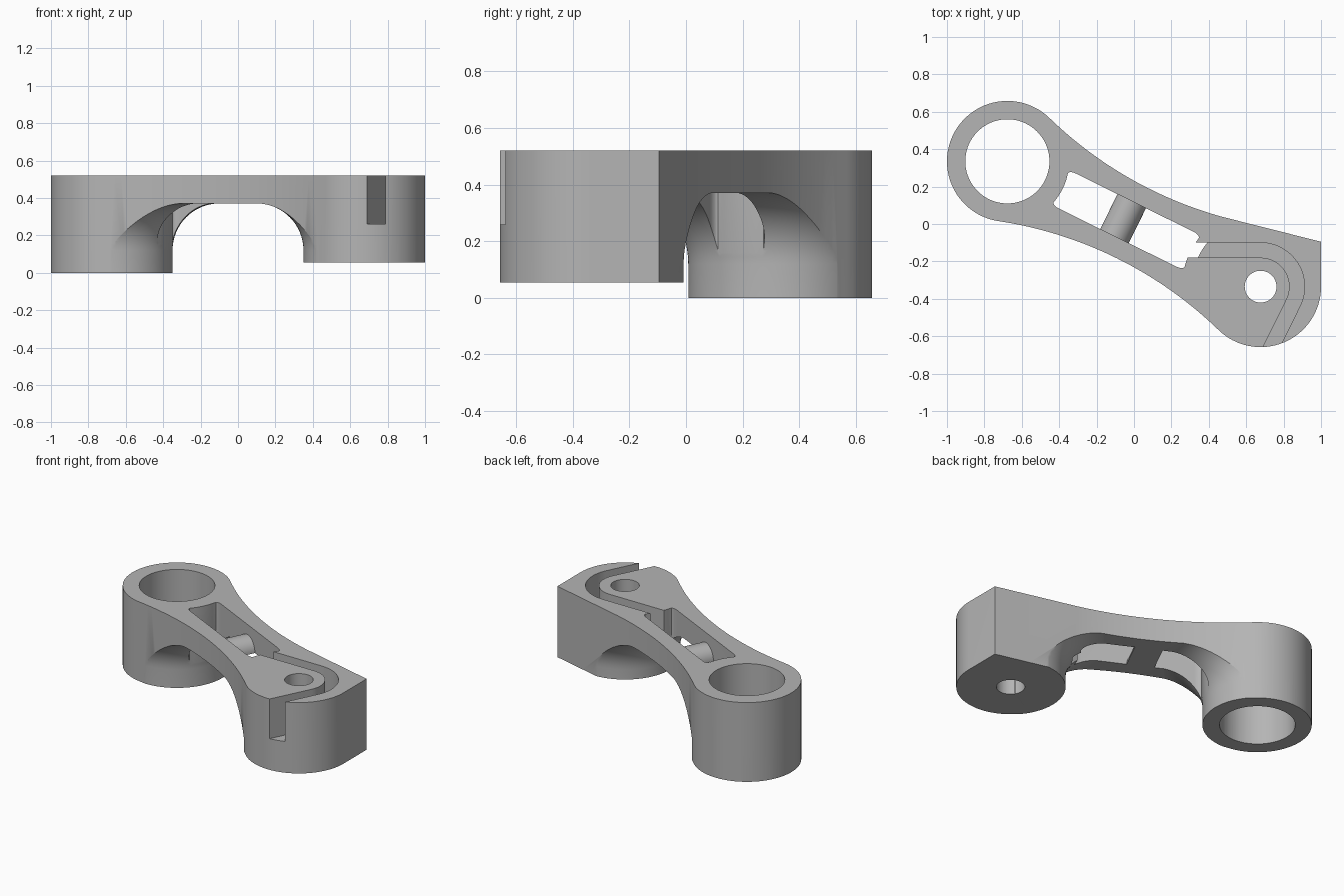
import bpy, bmesh
from math import sin, cos, asin, atan2, hypot, pi, sqrt
from mathutils import Matrix

cube = bpy.data.objects.get("Cube")
if cube:
    bpy.data.objects.remove(cube, do_unlink=True)

# Main dimensions
TOP = 0.52
WEB = 0.37            # underside of the thin middle
CX, CY = 0.677, 0.335
D = hypot(CX, CY)     # boss distance from the middle
AXIS = atan2(-CY, CX)
BOSS = 0.323
WAIST = 0.205
SIDE = (D * D + WAIST * WAIST - BOSS * BOSS) / (2 * (BOSS - WAIST))
TILT = asin(D / (SIDE + BOSS))


def world(p):
    """Turn a point along/across the arm into x, y."""
    u, v = p
    return (u * cos(AXIS) - v * sin(AXIS), u * sin(AXIS) + v * cos(AXIS))


def arc(cx, cy, r, a, b, n):
    return [(cx + r * cos(a + (b - a) * i / n), cy + r * sin(a + (b - a) * i / n))
            for i in range(n + 1)]


def finish(name, bm):
    bmesh.ops.recalc_face_normals(bm, faces=bm.faces)
    mesh = bpy.data.meshes.new(name)
    bm.to_mesh(mesh)
    bm.free()
    ob = bpy.data.objects.new(name, mesh)
    bpy.context.collection.objects.link(ob)
    return ob


def prism(name, points, z0, z1, rounding=0):
    bm = bmesh.new()
    face = bm.faces.new([bm.verts.new((x, y, z0)) for x, y in points])
    ext = bmesh.ops.extrude_face_region(bm, geom=[face])
    bmesh.ops.translate(bm, vec=(0, 0, z1 - z0),
                        verts=[g for g in ext["geom"] if isinstance(g, bmesh.types.BMVert)])
    bmesh.ops.recalc_face_normals(bm, faces=bm.faces)
    if rounding:
        corners = [e for e in bm.edges if abs(e.verts[0].co.z - e.verts[1].co.z) > 0.01
                   and e.calc_face_angle() > 0.6]
        bmesh.ops.bevel(bm, geom=corners, offset=rounding, segments=6,
                        profile=0.5, affect='EDGES')
    return finish(name, bm)


def lathe(name, profile, x, y):
    bm = bmesh.new()
    verts = [bm.verts.new((r, 0, z)) for r, z in profile]
    edges = [bm.edges.new(pair) for pair in zip(verts, verts[1:])]
    bmesh.ops.spin(bm, geom=verts + edges, cent=(0, 0, 0), axis=(0, 0, 1),
                   angle=2 * pi, steps=96, use_duplicate=False)
    bmesh.ops.remove_doubles(bm, verts=bm.verts, dist=0.0001)
    bmesh.ops.translate(bm, verts=bm.verts, vec=(x, y, 0))
    return finish(name, bm)


def combine(target, other, operation):
    mod = target.modifiers.new("combine", 'BOOLEAN')
    mod.object, mod.operation, mod.solver = other, operation, 'EXACT'
    bpy.context.view_layer.objects.active = target
    bpy.ops.object.modifier_apply(modifier=mod.name)
    bpy.data.objects.remove(other, do_unlink=True)


def bell(name, x, y, z0):
    """Boss that flares into the web with a round fillet."""
    r, fillet = BOSS + 0.004, 0.251
    curve = arc(r + fillet, WEB + 0.001 - fillet, fillet, pi, pi / 2, 16)
    return lathe(name, [(0, z0), (r, z0)] + curve + [(r + fillet, 0.6), (0, 0.6)], x, y)


# Flat web with the two flared bosses
arm = prism("arm", [(-1.2, -1), (1.2, -1), (1.2, 1), (-1.2, 1)], WEB, 0.58)
combine(arm, bell("large_boss", -CX, CY, 0), 'UNION')
combine(arm, bell("small_boss", CX, -CY, 0.055), 'UNION')
corner = prism("corner_block", [(CX, -CY), (1.15, -CY), (1.15, 0.1), (0.7, 0.1)], 0.055, 0.55)
combine(arm, corner, 'UNION')

# Trim to the waisted outline with one square corner
lower = arc(0, -SIDE - WAIST, SIDE, pi / 2 + TILT, pi / 2 - TILT, 40)
small_end = arc(D, 0, BOSS, -pi / 2 - TILT, -AXIS, 48)
upper = arc(0, SIDE + WAIST, SIDE, -pi / 2 + 0.19, -pi / 2 - TILT, 30)
large_end = arc(-D, 0, BOSS, pi / 2 - TILT, 3 * pi / 2 + TILT, 64)
outline = [world(p) for p in lower[:-1] + small_end]
outline += [(1.0, -0.095)]
outline += [world(p) for p in upper[:-1] + large_end[:-1]]
combine(arm, prism("outline", outline, -0.1, TOP), 'INTERSECT')

# Central pocket, its ends concentric with the bosses
HALF = 0.104
left_a, right_a = asin(HALF / 0.33), asin(HALF / 0.42)
pocket = arc(-D, 0, 0.33, left_a, -left_a, 10) + arc(D, 0, 0.42, pi + right_a, pi - right_a, 10)
combine(arm, prism("pocket", [world(p) for p in pocket], -0.1, 0.7, 0.045), 'DIFFERENCE')

# Rounded cross bar between the two windows
bm = bmesh.new()
section = arc(-0.065, WEB, 0.085, 0, pi, 20)
face = bm.faces.new([bm.verts.new((u, -HALF - 0.02, z)) for u, z in section])
ext = bmesh.ops.extrude_face_region(bm, geom=[face])
bmesh.ops.translate(bm, vec=(0, 2 * HALF + 0.04, 0),
                    verts=[g for g in ext["geom"] if isinstance(g, bmesh.types.BMVert)])
bmesh.ops.rotate(bm, verts=bm.verts, cent=(0, 0, 0), matrix=Matrix.Rotation(AXIS, 3, 'Z'))
combine(arm, finish("cross_bar", bm), 'UNION')

# Bores through both bosses
for x, y, r in ((-CX, CY, 0.225), (CX, -CY, 0.085)):
    combine(arm, prism("bore", arc(x, y, r, 0, 2 * pi, 72)[:-1], -0.1, 0.7), 'DIFFERENCE')


# Hooked slot around the small bore
def slot_side(r):
    bend = arc(CX, -CY, r, pi / 2, AXIS, 32)
    x, y = bend[-1]
    return [(0.25, -CY + r)] + bend + [(x + 0.5 * sin(AXIS), y - 0.5 * cos(AXIS))]


slot = slot_side(0.235) + slot_side(0.155)[::-1]
combine(arm, prism("slot", slot, 0.26, 0.7), 'DIFFERENCE')

# Single grey material
grey = bpy.data.materials.new("grey")
grey.use_nodes = True
colour = (0.46, 0.46, 0.46, 1)
grey.diffuse_color = colour
grey.node_tree.nodes["Principled BSDF"].inputs["Base Color"].default_value = colour
arm.data.materials.clear()
arm.data.materials.append(grey)
for poly in arm.data.polygons:
    poly.material_index = 0

bpy.ops.object.select_all(action='DESELECT')
arm.select_set(True)
bpy.context.view_layer.objects.active = arm
bpy.ops.object.shade_smooth_by_angle(angle=0.5)
